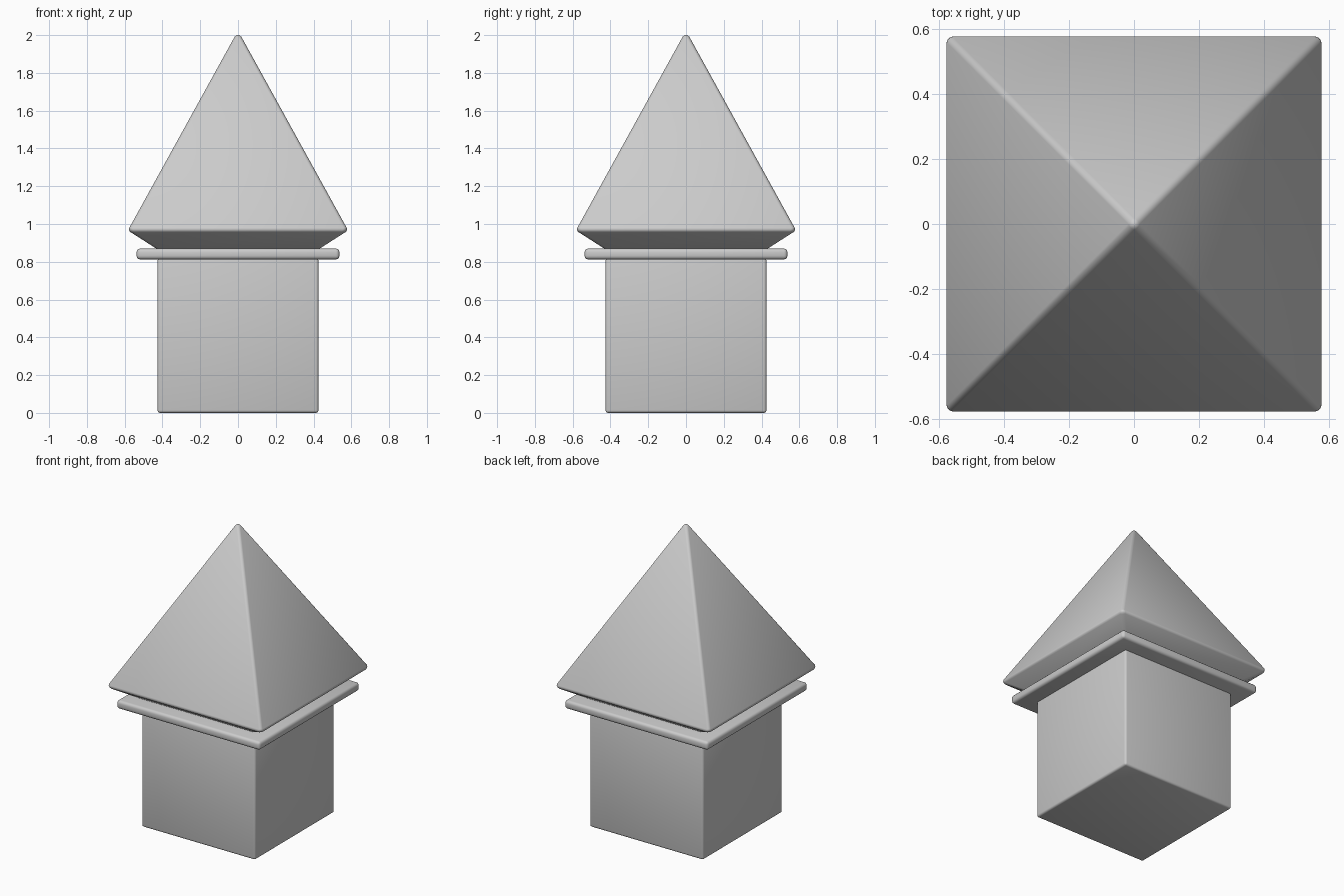
import bpy, bmesh, math

if "Cube" in bpy.data.objects:
    bpy.data.objects.remove(bpy.data.objects["Cube"])


def square_stack(name, rings, bevel, segments=3, apex=None, top=None):
    """Solid of stacked square rings (half width, z), optional apex, rounded edges."""
    bm = bmesh.new()
    loops = []
    for h, z in rings:
        loops.append([bm.verts.new((sx * h, sy * h, z))
                      for sx, sy in ((-1, -1), (1, -1), (1, 1), (-1, 1))])
    bm.faces.new(loops[0][::-1])
    for a, b in zip(loops, loops[1:]):
        for i in range(4):
            j = (i + 1) % 4
            bm.faces.new((a[i], a[j], b[j], b[i]))
    last = loops[-1]
    if apex is None:
        bm.faces.new(last)
    else:
        tip = bm.verts.new((0, 0, apex))
        for i in range(4):
            bm.faces.new((last[i], last[(i + 1) % 4], tip))
    bmesh.ops.bevel(bm, geom=bm.edges[:], offset=bevel, segments=segments,
                    profile=0.5, affect='EDGES', clamp_overlap=True)
    # Stretch slightly so the rounded tip lands on the exact height
    if top is not None:
        z0 = rings[-1][1]
        k = (top - z0) / (max(v.co.z for v in bm.verts) - z0)
        for v in bm.verts:
            if v.co.z > z0:
                v.co.z = z0 + (v.co.z - z0) * k
    bmesh.ops.recalc_face_normals(bm, faces=bm.faces[:])
    mesh = bpy.data.meshes.new(name)
    bm.to_mesh(mesh)
    bm.free()
    ob = bpy.data.objects.new(name, mesh)
    bpy.context.collection.objects.link(ob)
    bpy.ops.object.select_all(action='DESELECT')
    ob.select_set(True)
    bpy.context.view_layer.objects.active = ob
    bpy.ops.object.shade_smooth_by_angle(angle=math.radians(40))
    return ob


# Post block
square_stack("post_block", [(0.426, 0.0), (0.426, 0.82)], 0.014)

# Thin rounded collar
square_stack("collar", [(0.537, 0.813), (0.537, 0.87)], 0.018)

# Pyramid cap with an undercut base
square_stack("pyramid_cap", [(0.425, 0.865), (0.583, 0.966)], 0.016,
             apex=2.02, top=2.0)
